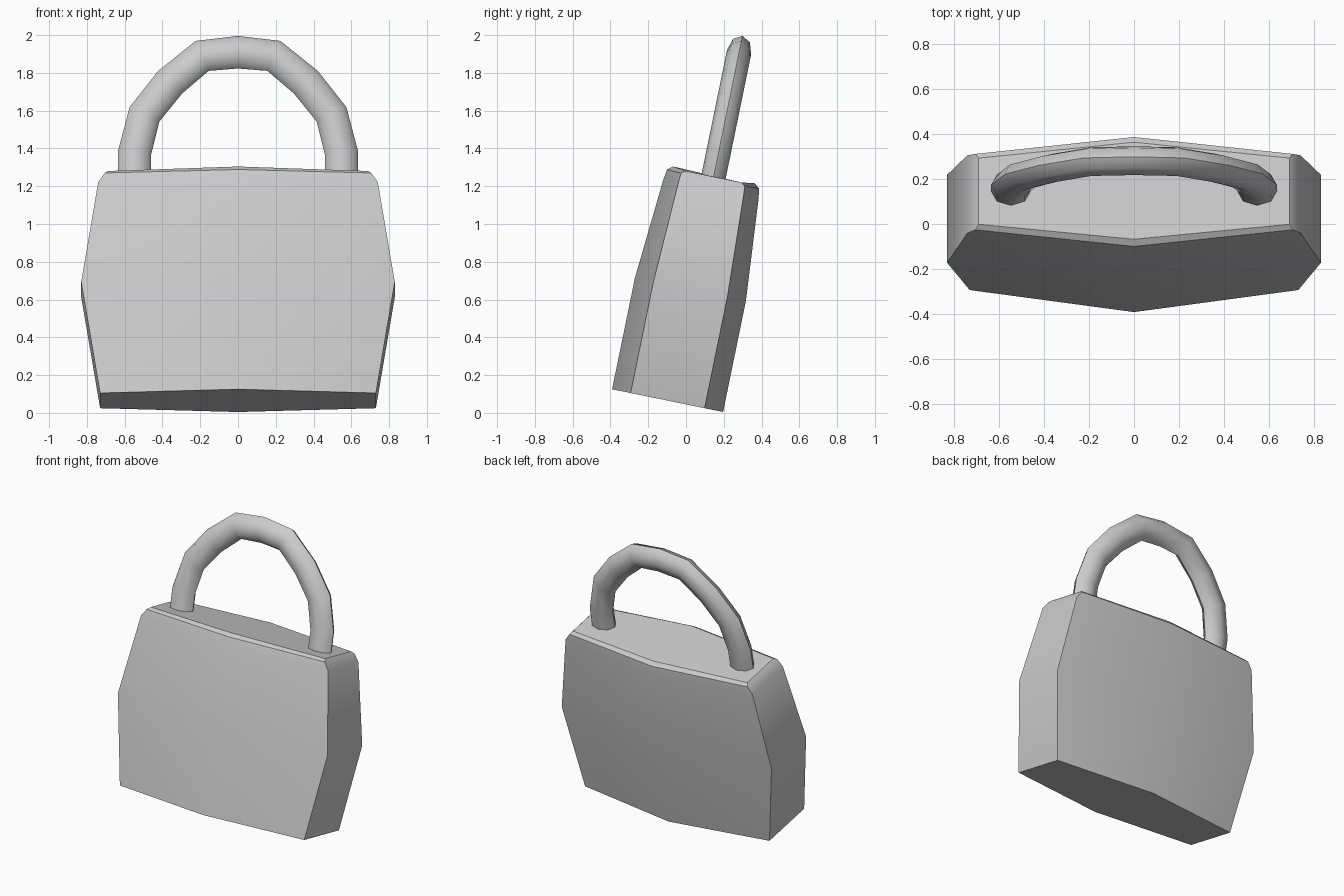
import bpy, bmesh, math
from mathutils import Matrix, Vector

if "Cube" in bpy.data.objects:
    bpy.data.objects.remove(bpy.data.objects["Cube"])

TILT = math.radians(11.6)
# the whole lock leans back about its base
LEAN = Matrix.Translation((0, -0.0975, 0.065)) @ Matrix.Rotation(-TILT, 4, 'X')

grey = bpy.data.materials.new("grey_metal")
grey.diffuse_color = (0.6, 0.6, 0.6, 1)
grey.use_nodes = True
grey.node_tree.nodes["Principled BSDF"].inputs["Base Color"].default_value = grey.diffuse_color


def loft(name, rings, angle):
    """Skin a list of equal-length rings, cap both ends, and lean the result."""
    bm = bmesh.new()
    loops = [[bm.verts.new(LEAN @ Vector(p)) for p in ring] for ring in rings]
    n = len(loops[0])
    for a, b in zip(loops, loops[1:]):
        for i in range(n):
            j = (i + 1) % n
            bm.faces.new((a[i], a[j], b[j], b[i]))
    bm.faces.new(loops[0][::-1])
    bm.faces.new(loops[-1])
    bmesh.ops.recalc_face_normals(bm, faces=bm.faces)
    mesh = bpy.data.meshes.new(name)
    bm.to_mesh(mesh)
    bm.free()
    mesh.materials.append(grey)
    obj = bpy.data.objects.new(name, mesh)
    bpy.context.collection.objects.link(obj)
    bpy.context.view_layer.objects.active = obj
    obj.select_set(True)
    bpy.ops.object.shade_smooth_by_angle(angle=math.radians(angle))
    obj.select_set(False)
    return obj


# body: hexagonal rings (side x, side depth, side height, middle depth, middle height)
sections = [
    (0.73, 0.20, 0.0, 0.30, 0.0),
    (0.83, 0.20, 0.60, 0.30, 0.60),
    (0.74, 0.176, 1.145, 0.257, 1.145),
    (0.705, 0.172, 1.195, 0.248, 1.198),
    (0.69, 0.15, 1.21, 0.22, 1.22),
]
body_rings = [[(-x, -d, h), (0, -md, mh), (x, -d, h),
               (x, d, h), (0, md, mh), (-x, d, h)]
              for x, d, h, md, mh in sections]
loft("lock_body", body_rings, 30)

# shackle: oval tube swept along a mirrored arch
half = [(0.547, 1.15), (0.547, 1.342), (0.495, 1.547),
        (0.36, 1.72), (0.19, 1.863)]
path = [Vector((-x, 0, z)) for x, z in half] + [Vector((0, 0, 1.883))]
path += [Vector((x, 0, z)) for x, z in reversed(half)]
SIDES, WIDE, DEEP = 8, 0.088, 0.065
tube_rings = []
for i, p in enumerate(path):
    before = (p - path[max(i - 1, 0)]).normalized()
    after = (path[min(i + 1, len(path) - 1)] - p).normalized()
    t = (before + after).normalized()
    out = Vector((-t.z, 0, t.x))
    ring = []
    for k in range(SIDES):
        a = 2 * math.pi * k / SIDES
        ring.append(p + out * WIDE * math.cos(a) + Vector((0, DEEP * math.sin(a), 0)))
    tube_rings.append(ring)
loft("shackle", tube_rings, 50)
